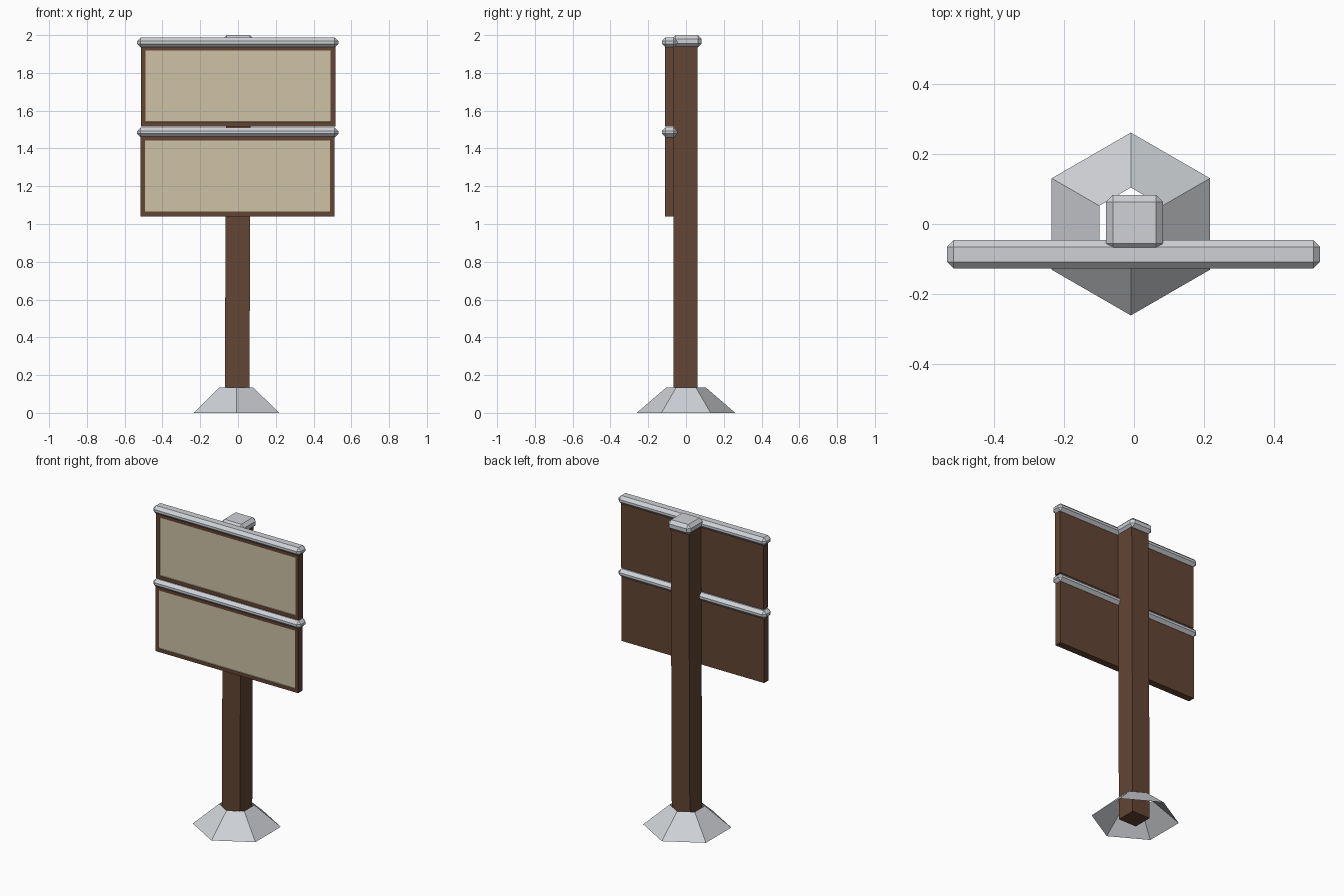
import bpy, bmesh
from mathutils import Vector, Matrix

cube = bpy.data.objects.get("Cube")
if cube:
    bpy.data.objects.remove(cube, do_unlink=True)


def material(name, rgb):
    m = bpy.data.materials.new(name)
    m.use_nodes = True
    m.diffuse_color = (*rgb, 1)
    m.node_tree.nodes["Principled BSDF"].inputs["Base Color"].default_value = (*rgb, 1)
    return m


wood = material("brown wood", (0.122, 0.06, 0.034))
paper = material("beige panel", (0.62, 0.54, 0.39))
stone = material("pale grey", (0.62, 0.64, 0.67))


def finish(bm, name, *mats):
    mesh = bpy.data.meshes.new(name)
    bm.to_mesh(mesh)
    bm.free()
    for m in mats:
        mesh.materials.append(m)
    obj = bpy.data.objects.new(name, mesh)
    bpy.context.collection.objects.link(obj)
    return obj


def box(lo, hi):
    lo, hi = Vector(lo), Vector(hi)
    bm = bmesh.new()
    bmesh.ops.create_cube(bm, size=1)
    bmesh.ops.scale(bm, vec=hi - lo, verts=bm.verts)
    bmesh.ops.translate(bm, vec=(lo + hi) / 2, verts=bm.verts)
    return bm


def chamfered(name, lo, hi, width):
    bm = box(lo, hi)
    bmesh.ops.bevel(bm, geom=bm.edges[:], offset=width, segments=1, affect='EDGES')
    return finish(bm, name, stone)


# Hexagonal foot, an open shell
bm = bmesh.new()
bmesh.ops.create_cone(bm, cap_ends=False, segments=6, radius1=0.261, radius2=0.104,
                      depth=0.135, matrix=Matrix.Translation((-0.009, 0, 0.0675)))
finish(bm, "foot", stone)

# Square post, leaning very slightly
bm = box((-0.07, -0.067, 0.003), (0.06, 0.06, 1.95))
for v in bm.verts:
    if v.co.z > 1:
        v.co.x += 0.008
finish(bm, "post", wood)
chamfered("post_cap", (-0.08, -0.075, 1.935), (0.083, 0.083, 2.0), 0.02)


# Framed boards, each with a rail on top
def board(name, x0, x1, z0):
    top = z0 + 0.425
    bm = box((x0, -0.111, z0), (x1, -0.066, top))
    front = min(bm.faces, key=lambda f: f.calc_center_median().y)
    bmesh.ops.inset_region(bm, faces=[front], thickness=0.024, use_even_offset=True)
    front.material_index = 1
    bmesh.ops.inset_region(bm, faces=[front], thickness=0.0005, depth=-0.004)
    finish(bm, name + "_board", wood, paper)
    chamfered(name + "_rail", (-0.534, -0.127, top - 0.007), (0.531, -0.046, top + 0.046), 0.019)


board("upper", -0.513, 0.515, 1.517)
board("lower", -0.517, 0.511, 1.041)
